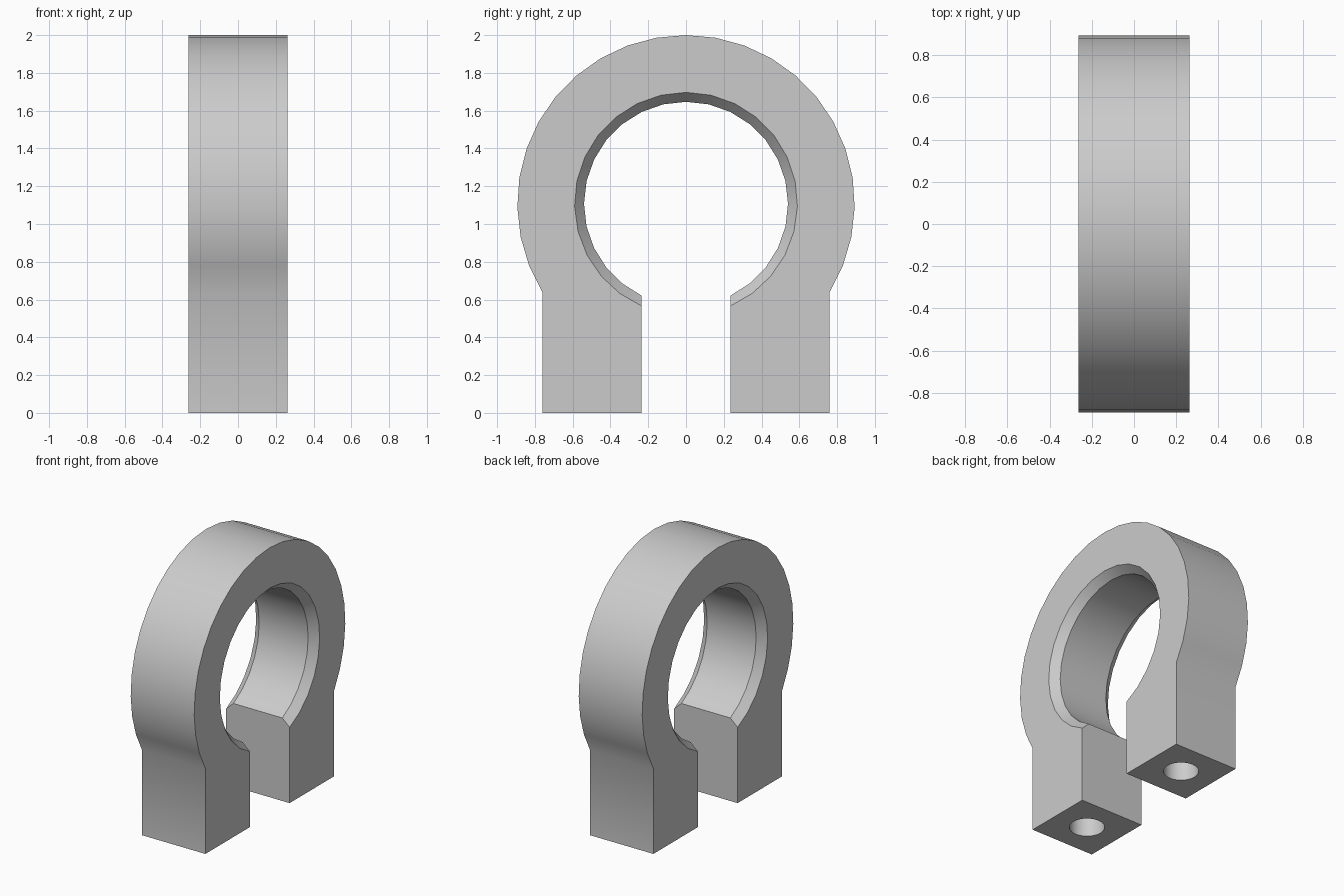
import bpy
import bmesh
from math import sin, cos, asin, acos, radians

if "Cube" in bpy.data.objects:
    bpy.data.objects.remove(bpy.data.objects["Cube"])

HALF_WIDTH = 0.2625     # half thickness along x
CHAMFER = 0.06          # chamfer depth along x
CENTRE_Z = 1.107
OUTER_R, BORE_R, RIM_R = 0.893, 0.54, 0.59
LEG_OUTER, LEG_INNER = 0.76, 0.235
STEPS = 24
HOLE_R, HOLE_DEPTH = 0.12, 0.4

metal = bpy.data.materials.new("plain grey")
metal.use_nodes = True
grey = (0.6, 0.6, 0.6, 1)
metal.diffuse_color = grey
metal.node_tree.nodes["Principled BSDF"].inputs["Base Color"].default_value = grey


def path(radius, leg_y):
    """Leg foot, arc over the top, other leg foot, as (y, z) points."""
    end = radians(180) - asin(leg_y / radius)
    arc = [-end + 2 * end * i / STEPS for i in range(STEPS + 1)]
    points = [(radius * sin(a), CENTRE_Z + radius * cos(a)) for a in arc]
    return [(-leg_y, 0)] + points + [(leg_y, 0)]


# Clamp body: a six-sided section lofted along the omega-shaped path
outer = path(OUTER_R, LEG_OUTER)
rim = path(RIM_R, LEG_INNER)
bore = path(BORE_R, LEG_INNER)
inset = HALF_WIDTH - CHAMFER
section = [(-HALF_WIDTH, outer), (HALF_WIDTH, outer), (HALF_WIDTH, rim),
           (inset, bore), (-inset, bore), (-HALF_WIDTH, rim)]

bm = bmesh.new()
rings = [[bm.verts.new((x, *line[i])) for x, line in section]
         for i in range(len(outer))]
for a, b in zip(rings, rings[1:]):
    for j in range(len(section)):
        k = (j + 1) % len(section)
        bm.faces.new((a[j], a[k], b[k], b[j]))
bm.faces.new(rings[0])
bm.faces.new(rings[-1])
bmesh.ops.recalc_face_normals(bm, faces=bm.faces)
mesh = bpy.data.meshes.new("clamp_body")
bm.to_mesh(mesh)
bm.free()
body = bpy.data.objects.new("clamp_body", mesh)
bpy.context.collection.objects.link(body)
mesh.materials.append(metal)


# Blind screw holes in the underside of both legs
def drill(y):
    bpy.ops.mesh.primitive_cylinder_add(
        vertices=32, radius=HOLE_R, depth=2 * HOLE_DEPTH, location=(0, y, 0))
    cutter = bpy.context.object
    cutter.name = "hole_cutter"
    cutter.hide_render = True
    cutter.data.materials.append(metal)
    cut = body.modifiers.new("screw_hole", 'BOOLEAN')
    cut.operation = 'DIFFERENCE'
    cut.solver = 'EXACT'
    cut.object = cutter
    bpy.context.view_layer.objects.active = body
    bpy.ops.object.modifier_apply(modifier=cut.name)
    bpy.data.objects.remove(cutter)


for side in (-1, 1):
    drill(side * (LEG_OUTER + LEG_INNER) / 2)

# Smooth curved faces, keeping the hard edges
bpy.ops.object.select_all(action='DESELECT')
body.select_set(True)
bpy.context.view_layer.objects.active = body
bpy.ops.object.shade_smooth_by_angle(angle=radians(35))
